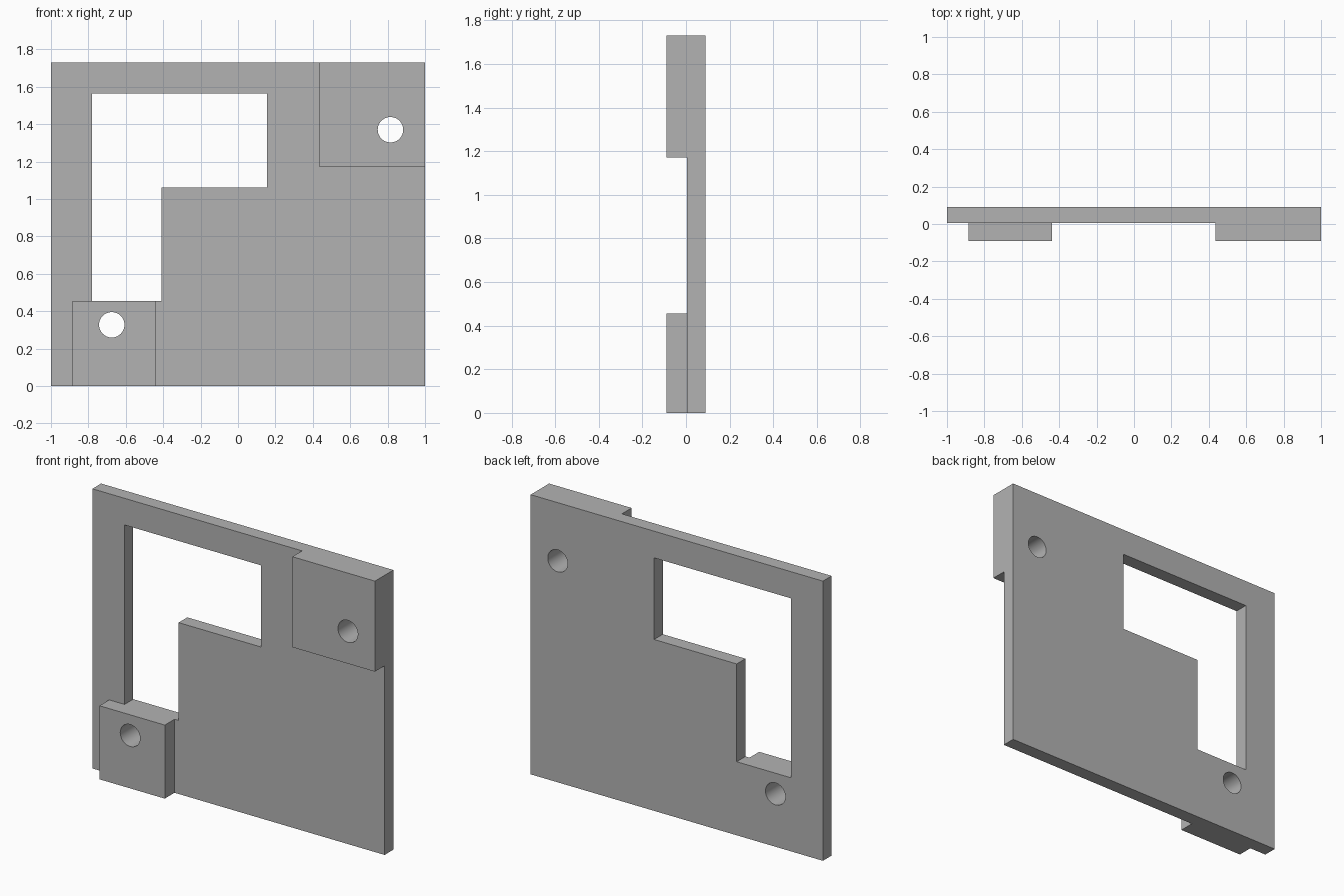
import bpy, bmesh, math
from mathutils import Matrix

cube = bpy.data.objects.get("Cube")
if cube:
    bpy.data.objects.remove(cube, do_unlink=True)

BACK, STEP, FRONT = 0.09, 0.005, -0.09
TOP = 1.73

grey = bpy.data.materials.new("plain grey")
grey.use_nodes = True
grey.diffuse_color = (0.45, 0.45, 0.45, 1)
grey.node_tree.nodes["Principled BSDF"].inputs["Base Color"].default_value = grey.diffuse_color


def add_object(name, bm):
    bmesh.ops.recalc_face_normals(bm, faces=bm.faces)
    mesh = bpy.data.meshes.new(name)
    bm.to_mesh(mesh)
    bm.free()
    mesh.materials.append(grey)
    obj = bpy.data.objects.new(name, mesh)
    bpy.context.collection.objects.link(obj)
    return obj


def slab(name, outline, y0, y1):
    """Extrude an (x, z) outline from y0 to y1."""
    bm = bmesh.new()
    face = bm.faces.new([bm.verts.new((x, y0, z)) for x, z in outline])
    grown = bmesh.ops.extrude_face_region(bm, geom=[face])["geom"]
    verts = [v for v in grown if isinstance(v, bmesh.types.BMVert)]
    bmesh.ops.translate(bm, verts=verts, vec=(0, y1 - y0, 0))
    return add_object(name, bm)


def rectangle(x0, x1, z0, z1):
    return [(x0, z0), (x1, z0), (x1, z1), (x0, z1)]


def drill(name, x, z, radius=0.068):
    """Round cutter running front to back."""
    bm = bmesh.new()
    bmesh.ops.create_cone(bm, cap_ends=True, segments=48, radius1=radius, radius2=radius, depth=1,
                          matrix=Matrix.Translation((x, 0, z)) @ Matrix.Rotation(math.pi / 2, 4, "X"))
    return add_object(name, bm)


def combine(target, tool, operation):
    mod = target.modifiers.new(tool.name, "BOOLEAN")
    mod.operation, mod.solver, mod.object = operation, "EXACT", tool
    bpy.context.view_layer.objects.active = target
    bpy.ops.object.modifier_apply(modifier=mod.name)
    bpy.data.objects.remove(tool, do_unlink=True)


# Back plate with a stepped window
plate = slab("mounting_plate", rectangle(-1, 1, 0, TOP), STEP, BACK)
window = [(-0.78, 0.455), (-0.41, 0.455), (-0.41, 1.06), (0.155, 1.06), (0.155, 1.565), (-0.78, 1.565)]
combine(plate, slab("window_cutter", window, -0.5, 0.5), "DIFFERENCE")

# Raised corner pads on the front
combine(plate, slab("upper_pad", rectangle(0.435, 1, 1.17, TOP), FRONT, STEP), "UNION")
combine(plate, slab("lower_pad", rectangle(-0.885, -0.438, 0, 0.455), FRONT, STEP), "UNION")

# Screw holes through the pads and plate
combine(plate, drill("upper_hole", 0.815, 1.37), "DIFFERENCE")
combine(plate, drill("lower_hole", -0.675, 0.327), "DIFFERENCE")

# Smooth hole walls, crisp edges elsewhere
plate.select_set(True)
bpy.context.view_layer.objects.active = plate
bpy.ops.object.shade_smooth_by_angle(angle=math.radians(30))
